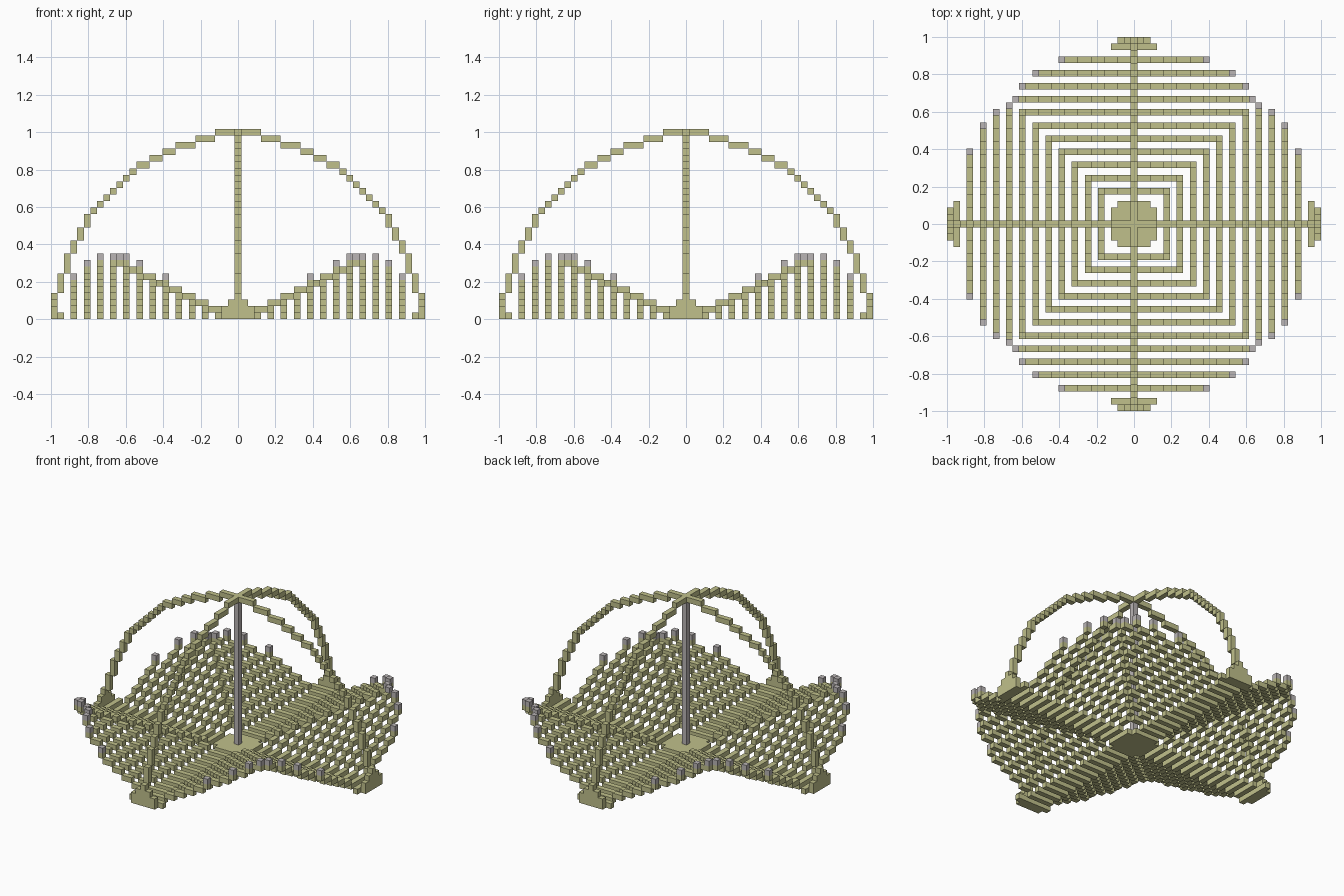
import bpy
import bmesh

if "Cube" in bpy.data.objects:
    bpy.data.objects.remove(bpy.data.objects["Cube"], do_unlink=True)

U = 2 / 57  # edge of one block


def make_material(name, color):
    mat = bpy.data.materials.new(name)
    mat.use_nodes = True
    mat.diffuse_color = color
    mat.node_tree.nodes["Principled BSDF"].inputs["Base Color"].default_value = color
    return mat


olive = make_material("pale olive", (0.53, 0.53, 0.26, 1))
grey = make_material("warm grey", (0.49, 0.46, 0.46, 1))


def add_box(bm, xs, ys, zs):
    """Box covering inclusive ranges of block cells."""
    (x0, x1), (y0, y1) = sorted(xs), sorted(ys)
    z0, z1 = zs
    verts = bmesh.ops.create_cube(bm, size=1)["verts"]
    for v in verts:
        v.co.x = (x0 - 0.5 if v.co.x < 0 else x1 + 0.5) * U
        v.co.y = (y0 - 0.5 if v.co.y < 0 else y1 + 0.5) * U
        v.co.z = (z0 if v.co.z < 0 else z1 + 1) * U


def make_part(name, boxes, mat, turns=1):
    """Join boxes in one object, repeated by quarter turns."""
    bm = bmesh.new()
    for xs, ys, zs in boxes:
        for _ in range(turns):
            add_box(bm, xs, ys, zs)
            xs, ys = (-ys[0], -ys[1]), xs
    mesh = bpy.data.meshes.new(name)
    bm.to_mesh(mesh)
    bm.free()
    mesh.materials.append(mat)
    obj = bpy.data.objects.new(name, mesh)
    bpy.context.collection.objects.link(obj)
    return obj


# Central floor plate with clipped corners
make_part("centre_plate", [((-3, 3), (-2, 2), (0, 0)),
                           ((-2, 2), (3, 3), (0, 0)),
                           ((-2, 2), (-3, -3), (0, 0))], olive)

# Central post
make_part("centre_post", [((0, 0), (0, 0), (1, 27))], grey)

# Slats: each run climbs one block for every two blocks from its middle
slats, tips = [], []
reach = {25: 11, 23: 15, 21: 17, 19: 18}
for k in range(5, 26, 2):
    end = reach.get(k, k)
    slats.append(((k, k), (-2, 2), (0, 0)))
    for side in (-1, 1):
        for t in range(3, end + 1, 2):
            last = min(t + 1, end)
            level = (t - 1) // 2
            slats.append(((k, k), (side * t, side * last), (level, level)))
        if k in reach:
            top = (end - 1) // 2 + 1
            tips.append(((k, k), (side * end, side * end), (top, top)))
make_part("stepped_slats", slats, olive, 4)
make_part("slat_tips", tips, grey, 4)

# Two crossing arches, stepped around a rounded outline
steps = [(28, 0, 3), (27, 4, 6), (26, 7, 9), (25, 10, 11), (24, 12, 13), (23, 14, 15)]
arch = []
for r, a, b in steps:
    arch.append(((r, r), (0, 0), (a, b)))
    if a > 0:
        arch.append(((a, b), (0, 0), (r, r)))
for x in range(16, 23):
    arch.append(((x, x), (0, 0), (38 - x, 38 - x)))
make_part("arches", arch, olive, 4)
make_part("arch_crown", [((-3, 3), (0, 0), (28, 28)),
                         ((0, 0), (-3, 3), (28, 28))], olive)

# Feet where the arches meet the ground
make_part("arch_feet", [((27, 27), (-3, 3), (0, 0)),
                        ((28, 28), (-2, 2), (0, 1)),
                        ((28, 28), (-1, 1), (2, 2))], olive, 4)
